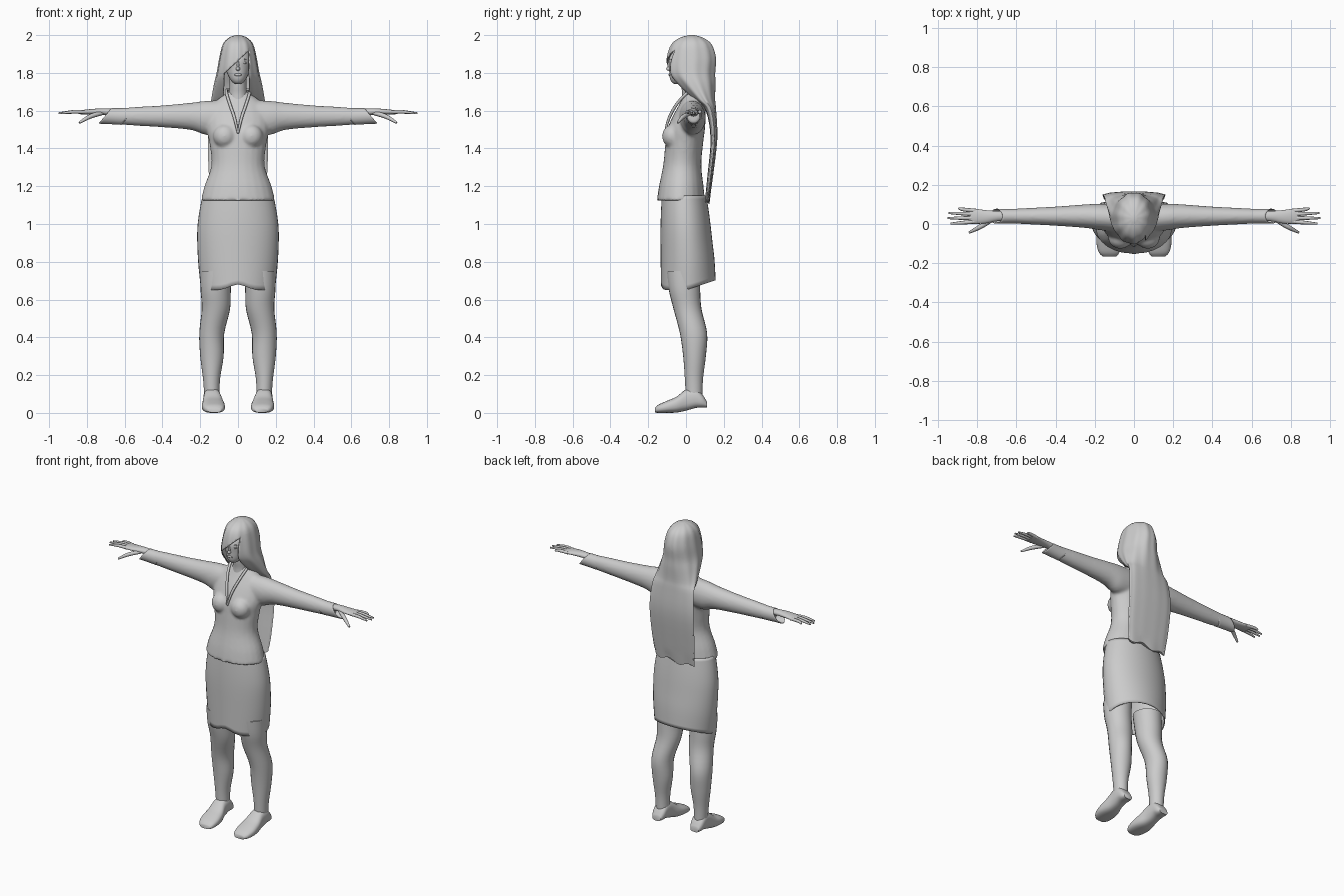
import bpy, bmesh
from math import sin, cos, pi, exp, radians
from mathutils import Vector, Matrix

if "Cube" in bpy.data.objects:
    bpy.data.objects.remove(bpy.data.objects["Cube"])

GREY = (0.6, 0.6, 0.6, 1)
mat = bpy.data.materials.new("plain grey")
mat.use_nodes = True
mat.diffuse_color = GREY
mat.node_tree.nodes["Principled BSDF"].inputs["Base Color"].default_value = GREY


def spline(rows, steps):
    """Smoothly resample a list of rows."""
    pts = [Vector(r) for r in rows]
    out = []
    for i in range(len(pts) - 1):
        a, b, c, d = pts[max(i - 1, 0)], pts[i], pts[i + 1], pts[min(i + 2, len(pts) - 1)]
        for k in range(steps):
            t = k / steps
            out.append(b + (c - a) * t / 2 + (a * 2 - b * 5 + c * 4 - d) * t**2 / 2
                       + (b * 3 - a - c * 3 + d) * t**3 / 2)
    return out + [pts[-1]]


def loft(bm, axis, rows, sides=24, steps=4, power=2, caps=True, ripple=0):
    """Rows hold position along the axis, two centres and two radii."""
    rings = []
    for t, c1, c2, r1, r2 in spline(rows, steps):
        ring = []
        for k in range(sides):
            a = 2 * pi * k / sides
            wave = 1 + ripple * sin(a * 11)
            u, v = [abs(f(a)) ** (2 / power) * (1 if f(a) >= 0 else -1) * wave for f in (cos, sin)]
            p = [c1 + r1 * u, c2 + r2 * v]
            p.insert("xyz".index(axis), t)
            ring.append(bm.verts.new(p))
        rings.append(ring)
    for a, b in zip(rings, rings[1:]):
        for k in range(sides):
            n = (k + 1) % sides
            bm.faces.new((a[k], a[n], b[n], b[k]))
    if caps:
        bm.faces.new(rings[0])
        bm.faces.new(rings[-1])


def ball(bm, place, size):
    bmesh.ops.create_uvsphere(bm, u_segments=16, v_segments=10, radius=1,
                              matrix=Matrix.Translation(place) @ Matrix.Diagonal((*size, 1)))


def finish(name, bm, mirror=False, sharp=45):
    bmesh.ops.recalc_face_normals(bm, faces=bm.faces)
    mesh = bpy.data.meshes.new(name)
    bm.to_mesh(mesh)
    bm.free()
    mesh.shade_smooth()
    mesh.set_sharp_from_angle(angle=radians(sharp))
    mesh.materials.append(mat)
    ob = bpy.data.objects.new(name, mesh)
    bpy.context.collection.objects.link(ob)
    if mirror:
        ob.modifiers.new("Mirror", "MIRROR")
    return ob


def tube(name, paths, width):
    """Rounded tapering strands; each path ends with a point radius."""
    data = bpy.data.curves.new(name, "CURVE")
    data.dimensions = "3D"
    data.bevel_depth, data.bevel_resolution, data.use_fill_caps = width, 2, True
    for path in paths:
        s = data.splines.new("POLY")
        pts = spline(path, 4)
        s.points.add(len(pts) - 1)
        for p, q in zip(s.points, pts):
            p.co, p.radius = (*q[:3], 1), q[3]
        s.use_smooth = True
    data.materials.append(mat)
    ob = bpy.data.objects.new(name, data)
    bpy.context.collection.objects.link(ob)
    ob.modifiers.new("Mirror", "MIRROR")
    return ob


# Jacket: torso, bust and sleeves fused into one smooth skin
bm = bmesh.new()
loft(bm, "z", [(1.125, 0, -.027, .197, .127), (1.2, 0, -.025, .178, .118), (1.31, 0, -.02, .141, .101),
               (1.42, 0, -.01, .15, .1), (1.5, 0, 0, .165, .1), (1.58, 0, .02, .16, .085),
               (1.64, 0, .035, .13, .067), (1.68, 0, .04, .08, .053), (1.7, 0, .04, .06, .048)])
for s in (1, -1):
    ball(bm, (s * .07, -.072, 1.465), (.062, .055, .062))
    loft(bm, "x", [(s * .08, .03, 1.565, .07, .09), (s * .17, .036, 1.562, .068, .09),
                   (s * .25, .04, 1.57, .06, .072), (s * .4, .04, 1.57, .049, .058),
                   (s * .55, .04, 1.57, .041, .049), (s * .67, .04, 1.57, .035, .039)])
jacket = finish("jacket", bm)
rm = jacket.modifiers.new("Fuse", "REMESH")
rm.mode, rm.voxel_size, rm.use_smooth_shade = "VOXEL", .009, True
sm = jacket.modifiers.new("Soften", "SMOOTH")
sm.factor, sm.iterations = .5, 5

# Open slanted cuffs
bm = bmesh.new()
loft(bm, "x", [(.58, .04, 1.57, .038, .045), (.65, .04, 1.571, .037, .042), (.705, .04, 1.572, .038, .041)], caps=False)
for v in bm.verts:
    v.co.x -= .8 * (v.co.z - 1.57)
cuff = finish("cuffs", bm, True)
cuff.modifiers.new("Cloth", "SOLIDIFY").thickness = .004

# Collar edges meeting in a V
tube("collar", [[(0, .095, 1.7, 1), (.05, .07, 1.71, 1), (.062, .015, 1.7, 1), (.045, -.045, 1.64, 1),
                 (.018, -.09, 1.56, 1), (.001, -.112, 1.48, .6)]], .008)

# Skirt with an arched front hem and a raised back hem
bm = bmesh.new()
loft(bm, "z", [(1.15, 0, -.01, .188, .118), (1.05, 0, -.005, .207, .128), (.95, 0, 0, .216, .135),
               (.8, 0, .008, .211, .142), (.65, 0, .012, .196, .145)], sides=40, caps=False)
for v in bm.verts:
    lift = .05 * max(0, v.co.y / .15) + (.03 * exp(-(v.co.x / .06) ** 2) if v.co.y < 0 else 0)
    v.co.z += lift * min(1, max(0, (.9 - v.co.z) / .25))
skirt = finish("skirt", bm)
skirt.modifiers.new("Cloth", "SOLIDIFY").thickness = .006

# Legs
bm = bmesh.new()
loft(bm, "z", [(.75, .115, -.015, .085, .088), (.65, .118, -.008, .08, .083), (.55, .117, .008, .075, .074),
               (.42, .139, .04, .066, .072), (.3, .138, .045, .062, .06), (.18, .14, .042, .045, .048),
               (.08, .138, .043, .04, .044)])
finish("legs", bm, True)

# Shoes
bm = bmesh.new()
loft(bm, "y", [(-.165, .125, .014, .035, .012), (-.145, .127, .022, .052, .022), (-.1, .13, .032, .061, .032),
               (-.05, .132, .044, .057, .042), (0, .136, .068, .047, .056), (.05, .138, .078, .045, .052),
               (.085, .138, .064, .042, .036), (.11, .138, .045, .03, .016)], power=2.6)
finish("shoes", bm, True)

# Hands: palm, fingers and thumb
bm = bmesh.new()
loft(bm, "x", [(.64, .04, 1.585, .024, .022), (.7, .04, 1.594, .026, .018), (.76, .037, 1.594, .034, .016),
               (.82, .04, 1.592, .039, .012), (.845, .04, 1.59, .034, .008)])
finish("palms", bm, True)
fingers = [[(.81, y, 1.592, 1), (.87, (y + end) / 2, 1.594, .95), (tip, end, 1.586, .5)]
           for y, end, tip in ((.068, .08, .895), (.05, .056, .945), (.03, .03, .95), (.012, .002, .935))]
fingers.append([(.72, .025, 1.588, 1.2), (.785, -.015, 1.568, 1.2), (.84, -.043, 1.536, .6)])
tube("fingers", fingers, .01)

# Neck and head
bm = bmesh.new()
loft(bm, "z", [(1.6, 0, .03, .062, .058), (1.68, 0, .032, .05, .052), (1.73, 0, .025, .045, .05), (1.8, 0, .02, .045, .05)])
finish("neck", bm)
bm = bmesh.new()
loft(bm, "z", [(1.742, 0, -.045, .015, .018), (1.752, 0, -.042, .03, .034), (1.775, 0, -.03, .047, .056),
               (1.82, 0, -.005, .065, .084), (1.88, 0, .012, .074, .1), (1.95, 0, .03, .05, .07)])
finish("head", bm)

# Face features
bm = bmesh.new()
ball(bm, (0, -.09, 1.822), (.011, .015, .011))
ball(bm, (0, -.088, 1.842), (.007, .01, .024))
ball(bm, (0, -.086, 1.79), (.02, .007, .007))
for s in (1, -1):
    ball(bm, (s * .031, -.076, 1.853), (.014, .007, .006))
    ball(bm, (s * .031, -.076, 1.872), (.017, .006, .003))
finish("face_features", bm)

# Long hair from the crown to a flat curtain down the back
bm = bmesh.new()
loft(bm, "z", [(2, 0, .03, .012, .014), (1.985, 0, .03, .05, .064), (1.95, 0, .03, .08, .107),
               (1.88, 0, .03, .098, .13), (1.8, 0, .028, .112, .128), (1.74, 0, .052, .126, .105),
               (1.66, 0, .095, .14, .06), (1.6, 0, .132, .148, .028), (1.45, 0, .148, .158, .018),
               (1.25, 0, .128, .152, .015), (1.12, 0, .112, .138, .012)],
     sides=66, ripple=.018)
for v in bm.verts:
    if v.co.z < 1.17:
        v.co.z += .012 * sin(v.co.x * 45) + .06 * v.co.x
# Cut the face opening below a slanted fringe
low, high, slope = -.075, .06, .9
for place, normal in (((low, 0, 0), (1, 0, 0)), ((high, 0, 0), (1, 0, 0)), ((.05, 0, 1.91), (-slope, 0, 1))):
    bmesh.ops.bisect_plane(bm, geom=bm.verts[:] + bm.edges[:] + bm.faces[:], plane_co=place, plane_no=normal)
gone = []
for f in bm.faces:
    c = f.calc_center_median()
    if low < c.x < high and c.y < .06 and 1.62 < c.z < 1.91 + slope * (c.x - .05):
        gone.append(f)
bmesh.ops.delete(bm, geom=gone, context="FACES")
hair = finish("long_hair", bm, sharp=50)
hair.modifiers.new("Thickness", "SOLIDIFY").thickness = .006
